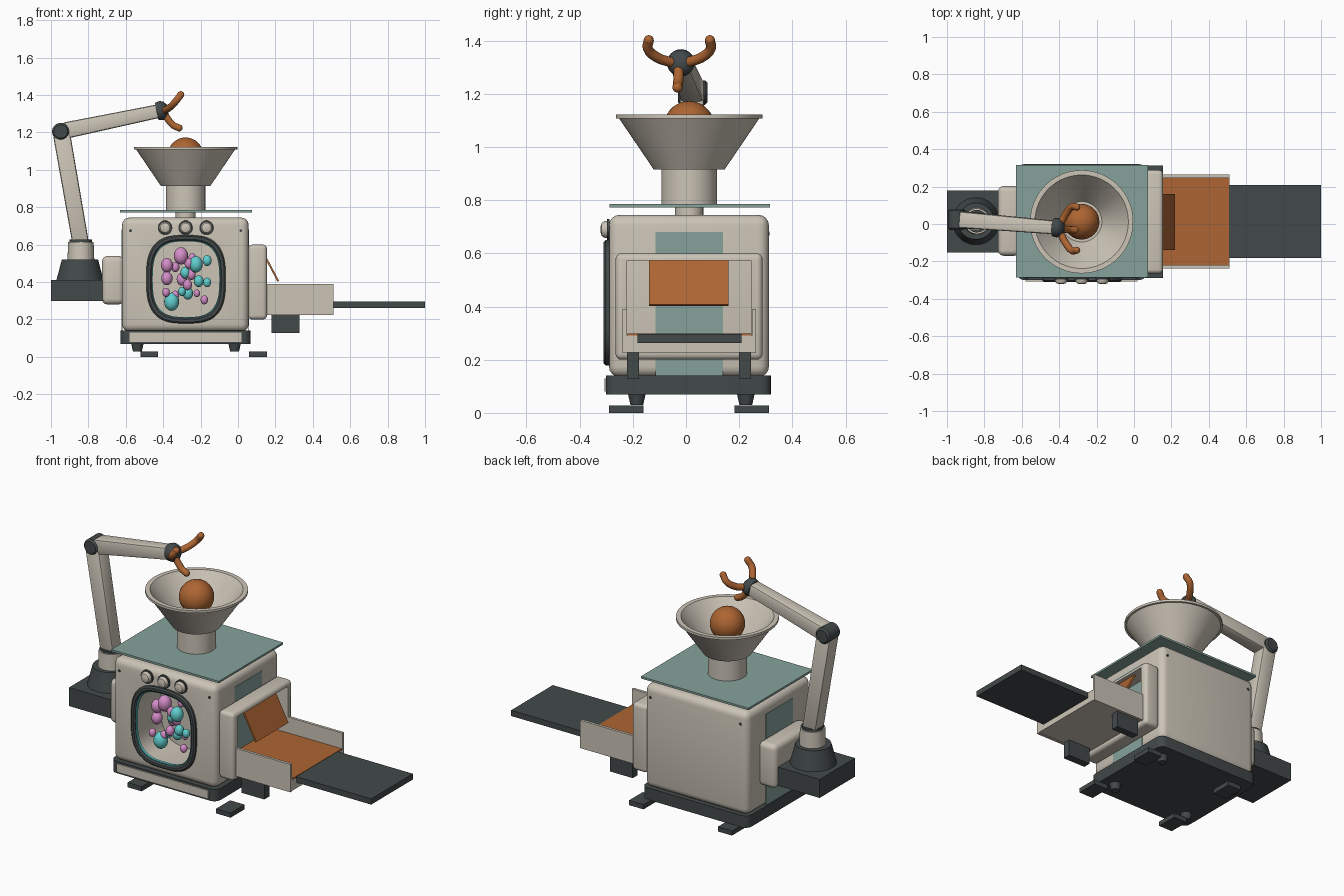
import bpy, bmesh, math
from mathutils import Vector

if "Cube" in bpy.data.objects:
    bpy.data.objects.remove(bpy.data.objects["Cube"])


def material(name, rgb):
    m = bpy.data.materials.new(name)
    m.diffuse_color = (*rgb, 1)
    m.use_nodes = True
    m.node_tree.nodes["Principled BSDF"].inputs["Base Color"].default_value = m.diffuse_color
    return m


CREAM = material("cream enamel", (0.60, 0.55, 0.47))
DARK = material("charcoal", (0.055, 0.066, 0.068))
TEAL = material("muted teal", (0.24, 0.36, 0.325))
ORANGE = material("burnt orange", (0.42, 0.13, 0.032))
CYAN = material("candy cyan", (0.12, 0.62, 0.62))
PINK = material("candy pink", (0.66, 0.27, 0.58))


def finish(name, bm, mat, smooth=True):
    bmesh.ops.recalc_face_normals(bm, faces=bm.faces)
    me = bpy.data.meshes.new(name)
    bm.to_mesh(me)
    bm.free()
    ob = bpy.data.objects.new(name, me)
    bpy.context.collection.objects.link(ob)
    me.materials.append(mat)
    if smooth:
        smooth_by_angle(ob)
    return ob


def activate(ob):
    bpy.ops.object.select_all(action='DESELECT')
    ob.select_set(True)
    bpy.context.view_layer.objects.active = ob


def smooth_by_angle(ob):
    activate(ob)
    bpy.ops.object.shade_smooth_by_angle(angle=math.radians(35))


def box(name, x, y, z, mat, bevel=0, edges='all', segments=4):
    """Box from (min, max) pairs; edges picks which edges are rounded."""
    bm = bmesh.new()
    bmesh.ops.create_cube(bm, size=1)
    for v in bm.verts:
        v.co = [r[0] if c < 0 else r[1] for c, r in zip(v.co, (x, y, z))]
    if bevel:
        def pick(e):
            a, b = (v.co.z for v in e.verts)
            if edges == 'vertical':
                return a != b
            return edges == 'all' or max(a, b) > z[0]
        bmesh.ops.bevel(bm, geom=[e for e in bm.edges if pick(e)], offset=bevel,
                        segments=segments, profile=0.5, affect='EDGES')
    return finish(name, bm, mat, bevel > 0)


def lathe(name, profile, loc, mat, axis=(0, 0, 1), steps=48):
    """Spin (radius, height) points around an axis."""
    bm = bmesh.new()
    vs = [bm.verts.new((r, 0, h)) for r, h in profile]
    es = [bm.edges.new(p) for p in zip(vs, vs[1:])]
    bmesh.ops.spin(bm, geom=vs + es, cent=(0, 0, 0), axis=(0, 0, 1),
                   angle=math.tau, steps=steps)
    bmesh.ops.remove_doubles(bm, verts=bm.verts, dist=1e-5)
    q = Vector(axis).to_track_quat('Z', 'Y')
    for v in bm.verts:
        v.co = q @ v.co + Vector(loc)
    return finish(name, bm, mat)


def beam(name, p, q, w0, w1, mat):
    """Tapered square bar with softened edges."""
    p, q = Vector(p), Vector(q)
    bm = bmesh.new()
    bmesh.ops.create_cone(bm, cap_ends=True, segments=4, radius1=w0 * 0.707,
                          radius2=w1 * 0.707, depth=(q - p).length)
    bmesh.ops.rotate(bm, verts=bm.verts, matrix=Vector((1, 1, 0)).to_track_quat('X', 'Z').to_matrix())
    bmesh.ops.bevel(bm, geom=list(bm.edges), offset=0.012, segments=2, profile=0.5, affect='EDGES')
    d = (q - p).normalized()
    side = Vector((0, 1, 0)).cross(d).normalized()
    up = d.cross(side)
    for v in bm.verts:
        v.co = (p + q) / 2 + side * v.co.x + up * v.co.y + d * v.co.z
    return finish(name, bm, mat)


def ellipsoid(name, loc, r, mat, stretch=1.0, seg=20):
    bm = bmesh.new()
    bmesh.ops.create_uvsphere(bm, u_segments=seg, v_segments=seg // 2 + 2, radius=r)
    for v in bm.verts:
        v.co = Vector((v.co.x, v.co.y, v.co.z * stretch)) + Vector(loc)
    return finish(name, bm, mat)


def porthole(name, loops, mat, closed=True, n=72):
    """Rounded-square loops (half width, half height, y) joined together."""
    bm = bmesh.new()

    def se(t):
        return math.copysign(abs(t) ** 0.68, t)
    rings = []
    for a, b, y in loops:
        angles = [math.tau * i / n for i in range(n)]
        rings.append([bm.verts.new((-0.278 + a * se(math.cos(t)), y, 0.415 + b * se(math.sin(t))))
                      for t in angles])
    pairs = list(zip(rings, rings[1:] + rings[:1])) if closed else list(zip(rings, rings[1:]))
    for r, s in pairs:
        for i in range(n):
            j = (i + 1) % n
            bm.faces.new((r[i], r[j], s[j], s[i]))
    if not closed:
        bm.faces.new(rings[0])
        bm.faces.new(rings[-1])
    return finish(name, bm, mat)


def cut(ob, cutter):
    activate(ob)
    m = ob.modifiers.new("cut", 'BOOLEAN')
    m.operation, m.solver, m.object = 'DIFFERENCE', 'EXACT', cutter
    bpy.ops.object.modifier_apply(modifier=m.name)
    bpy.data.objects.remove(cutter)
    smooth_by_angle(ob)


def tube(name, points, radius, mat):
    cu = bpy.data.curves.new(name, 'CURVE')
    cu.dimensions, cu.bevel_depth, cu.bevel_resolution, cu.use_fill_caps = '3D', radius, 3, True
    sp = cu.splines.new('BEZIER')
    sp.bezier_points.add(len(points) - 1)
    for bp, p in zip(sp.bezier_points, points):
        bp.co = p
        bp.handle_left_type = bp.handle_right_type = 'AUTO'
    ob = bpy.data.objects.new(name, cu)
    bpy.context.collection.objects.link(ob)
    cu.materials.append(mat)
    activate(ob)
    bpy.ops.object.convert(target='MESH')
    ellipsoid(name + "_tip", points[-1], radius, mat, seg=12)


# Cabinet with a recessed window
body = box("cabinet", (-0.62, 0.057), (-0.29, 0.312), (0.135, 0.745), CREAM, 0.04, 'top')
cut(body, porthole("window_cutter", [(0.185, 0.21, -0.4), (0.185, 0.21, -0.06)], CREAM, False))
box("base", (-0.627, 0.068), (-0.30, 0.32), (0.07, 0.14), DARK, 0.04, 'vertical')
box("base_front_plate", (-0.58, 0.02), (-0.307, -0.299), (0.08, 0.13), CREAM)
box("lid", (-0.63, 0.075), (-0.287, 0.316), (0.773, 0.785), TEAL)
for s, x in (("left", -0.622), ("right", 0.055)):
    box(s + "_side_stripe", (x, x + 0.004), (-0.115, 0.14), (0.14, 0.68), TEAL)
porthole("window_frame", [(0.212, 0.236, -0.285), (0.212, 0.236, -0.302), (0.204, 0.228, -0.31),
                          (0.190, 0.214, -0.31), (0.182, 0.206, -0.302), (0.182, 0.206, -0.285)], DARK)
porthole("window_liner", [(0.184, 0.208, -0.30), (0.178, 0.202, -0.30),
                          (0.178, 0.202, -0.285), (0.184, 0.208, -0.285)], CYAN)

# Candies: x, z, radius
pinks = [(-.305, .54, .038), (-.38, .49, .032), (-.335, .48, .022), (-.262, .50, .024), (-.38, .42, .03),
         (-.30, .415, .028), (-.27, .385, .024), (-.335, .33, .02), (-.22, .34, .017), (-.18, .305, .02),
         (-.25, .44, .024), (-.245, .53, .02), (-.385, .345, .02)]
cyans = [(-.225, .495, .036), (-.282, .45, .026), (-.165, .515, .024), (-.165, .398, .021),
         (-.355, .295, .04), (-.268, .34, .028), (-.21, .405, .026), (-.30, .35, .02)]
for label, mat, items in (("pink_candy", PINK, pinks), ("cyan_candy", CYAN, cyans)):
    for i, (x, z, r) in enumerate(items):
        ellipsoid(label, (x, -0.215 + 0.035 * (i % 3 - 1), z), r, mat, 1.22, 16)

# Knobs and corner screws
for x in (-0.39, -0.28, -0.168):
    lathe("knob_ring", [(0, 0), (0.039, 0), (0.039, 0.01), (0, 0.01)], (x, -0.288, 0.69), DARK, (0, -1, 0), 32)
    lathe("knob", [(0, 0), (0.032, 0), (0.032, 0.018), (0.025, 0.029), (0.012, 0.033), (0, 0.034)],
          (x, -0.288, 0.69), CREAM, (0, -1, 0), 32)
for x in (-0.575, 0.015):
    for y, d in ((-0.289, -1), (0.311, 1)):
        lathe("screw", [(0, 0), (0.008, 0), (0.008, 0.004), (0, 0.004)], (x, y, 0.675), DARK, (0, d, 0), 12)

# Legs and foot pads
for y in (-0.185, 0.225):
    for x in (-0.538, -0.018):
        lathe("leg", [(0, 0.03), (0.024, 0.03), (0.034, 0.075), (0, 0.075)], (x, y, 0), DARK, steps=20)
for y in ((-0.29, -0.16), (0.183, 0.312)):
    for x in ((-0.52, -0.428), (0.06, 0.155)):
        box("foot_pad", x, y, (0, 0.028), DARK)

# Funnel and ball
lathe("lid_neck", [(0, 0.74), (0.053, 0.74), (0.053, 0.775), (0, 0.775)], (-0.28, 0.012, 0), CREAM)
lathe("funnel", [(0, 0.785), (0.105, 0.785), (0.105, 0.915), (0.133, 0.915), (0.264, 1.108), (0.276, 1.108),
                 (0.276, 1.122), (0.25, 1.122), (0.225, 1.09), (0.108, 0.93), (0, 0.93)],
      (-0.28, 0.012, 0), CREAM, steps=64)
ellipsoid("ball", (-0.28, 0.012, 1.078), 0.095, ORANGE, seg=32)

# Outlet frame, flap and tray
frame = box("outlet_frame", (0.055, 0.155), (-0.265, 0.288), (0.2, 0.6), CREAM, 0.022)
cut(frame, box("outlet_cutter", (0, 0.3), (-0.222, 0.245), (0.296, 0.573), CREAM))
flap = box("flap", (-0.005, 0.005), (-0.14, 0.16), (-0.192, 0), ORANGE)
flap.location, flap.rotation_euler = (0.125, 0, 0.575), (0, -0.487, 0)
box("tray", (0.08, 0.51), (-0.236, 0.262), (0.228, 0.292), CREAM)
box("tray_floor", (0.06, 0.508), (-0.22, 0.246), (0.291, 0.298), ORANGE)
for y in ((-0.238, -0.222), (0.248, 0.264)):
    box("tray_wall", (0.15, 0.51), y, (0.225, 0.39), CREAM)
box("conveyor", (0.505, 1.0), (-0.182, 0.208), (0.262, 0.296), DARK)
for y in ((-0.222, -0.176), (0.2, 0.245)):
    box("tray_bracket", (0.178, 0.328), y, (0.128, 0.228), DARK)

# Arm mount
box("arm_bracket", (-0.727, -0.61), (-0.17, 0.203), (0.28, 0.54), CREAM, 0.03)
box("arm_base", (-1.0, -0.715), (-0.153, 0.178), (0.3, 0.41), DARK)
lathe("arm_pedestal", [(0, 0.405), (0.127, 0.405), (0.097, 0.52), (0, 0.52)], (-0.845, 0.015, 0), DARK)
lathe("arm_collar", [(0, 0.515), (0.072, 0.515), (0.068, 0.615), (0, 0.615)], (-0.84, 0.015, 0), CREAM)
lathe("collar_cap", [(0, 0.61), (0.06, 0.61), (0.06, 0.627), (0, 0.627)], (-0.84, 0.015, 0), DARK)

# Jointed arm
elbow, wrist = Vector((-0.948, 0.025, 1.205)), Vector((-0.405, -0.02, 1.318))
reach = (wrist - elbow).normalized()
beam("upper_arm", (-0.84, 0.015, 0.6), (-0.943, 0.022, 1.19), 0.088, 0.092, CREAM)
beam("forearm", elbow + reach * 0.02, wrist, 0.088, 0.072, CREAM)
lathe("elbow", [(0, -0.056), (0.036, -0.056), (0.046, -0.046), (0.046, 0.046), (0.036, 0.056), (0, 0.056)],
      elbow, DARK, (0, 1, 0), 32)
lathe("wrist", [(0, -0.028), (0.048, -0.028), (0.052, -0.005), (0.045, 0.015), (0.025, 0.03), (0, 0.034)],
      wrist, DARK, reach, 32)

# Three claws
for s in (-1, 1):
    tube("upper_claw", [(-0.392, -0.025 + s * 0.03, 1.318), (-0.36, -0.025 + s * 0.085, 1.338),
                        (-0.33, -0.025 + s * 0.118, 1.37), (-0.306, -0.025 + s * 0.115, 1.402)], 0.019, ORANGE)
tube("lower_claw", [(-0.392, -0.028, 1.30), (-0.372, -0.028, 1.267),
                    (-0.345, -0.03, 1.238), (-0.315, -0.032, 1.224)], 0.019, ORANGE)
